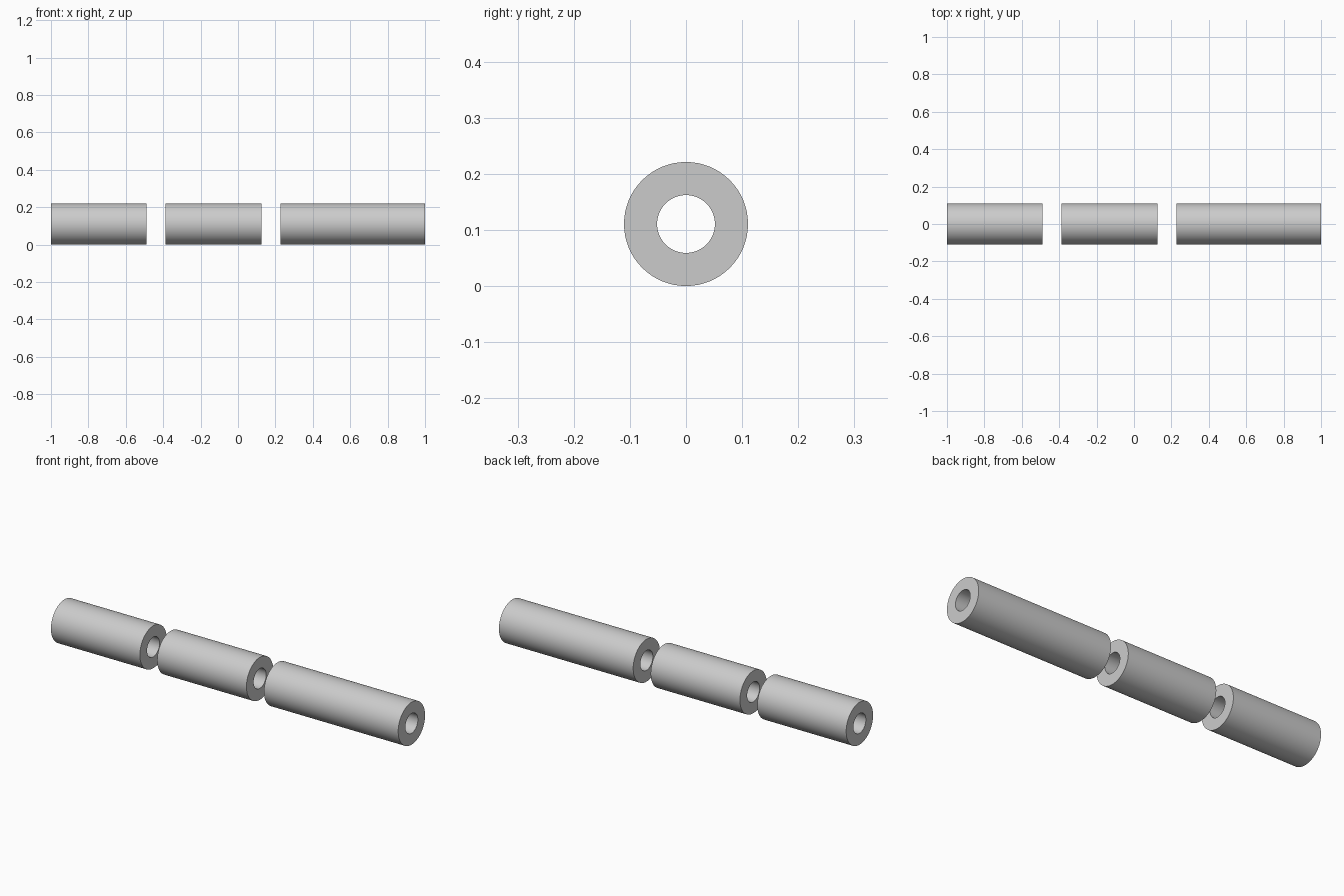
import bpy, bmesh, math

if "Cube" in bpy.data.objects:
    bpy.data.objects.remove(bpy.data.objects["Cube"])

R_OUT, R_IN, SEG = 0.1105, 0.0515, 64


def tube(name, x0, x1):
    # closed rectangular section swept around the x axis
    section = [(x0, R_OUT), (x1, R_OUT), (x1, R_IN), (x0, R_IN)]
    bm = bmesh.new()
    rings = []
    for i in range(SEG):
        a = 2 * math.pi * i / SEG
        rings.append([bm.verts.new((x, r * math.cos(a), R_OUT + r * math.sin(a)))
                      for x, r in section])
    for i in range(SEG):
        a, b = rings[i], rings[(i + 1) % SEG]
        for k in range(4):
            n = (k + 1) % 4
            bm.faces.new((a[k], a[n], b[n], b[k]))
    bmesh.ops.recalc_face_normals(bm, faces=bm.faces)
    mesh = bpy.data.meshes.new(name)
    bm.to_mesh(mesh)
    bm.free()
    obj = bpy.data.objects.new(name, mesh)
    bpy.context.collection.objects.link(obj)
    bpy.ops.object.select_all(action='DESELECT')
    obj.select_set(True)
    bpy.context.view_layer.objects.active = obj
    bpy.ops.object.shade_smooth_by_angle(angle=math.radians(30))


# two short tubes and one long tube in line
tube("left_tube", -1.0, -0.488)
tube("middle_tube", -0.388, 0.126)
tube("right_long_tube", 0.227, 1.0)
